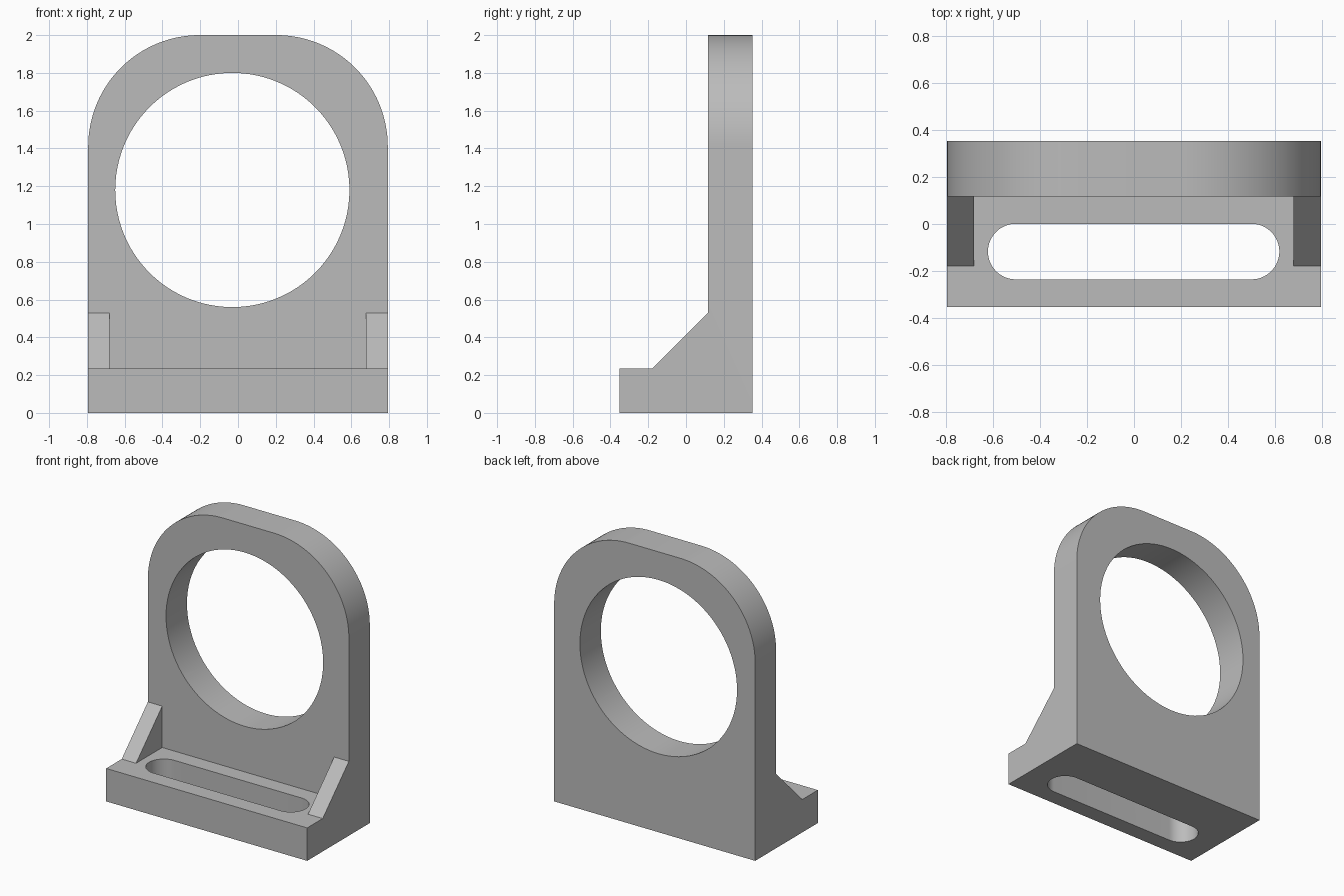
import bpy, bmesh
from math import sin, cos, pi, radians
from mathutils import Vector

if "Cube" in bpy.data.objects:
    bpy.data.objects.remove(bpy.data.objects["Cube"])

W, D, H = 0.793, 0.353, 2.0      # half width, half depth, height
PLATE_Y, BASE_Z = 0.117, 0.235   # front of upright, top of foot

grey = bpy.data.materials.new("plain grey")
grey.use_nodes = True
colour = (0.5, 0.5, 0.5, 1)
grey.diffuse_color = colour
grey.node_tree.nodes["Principled BSDF"].inputs["Base Color"].default_value = colour


def arc(cx, cy, r, start, end, steps=32):
    angles = [radians(start + (end - start) * i / steps) for i in range(steps + 1)]
    return [(cx + r * cos(a), cy + r * sin(a)) for a in angles]


def prism(name, outline, axis, lo, hi):
    """Extrude a closed 2D outline along one axis (the other two in x, y, z order)."""
    def place(p, t):
        c = list(p)
        c.insert(axis, t)
        return Vector(c)
    bm = bmesh.new()
    face = bm.faces.new([bm.verts.new(place(p, lo)) for p in outline])
    ext = bmesh.ops.extrude_face_region(bm, geom=[face])
    moved = [v for v in ext["geom"] if isinstance(v, bmesh.types.BMVert)]
    bmesh.ops.translate(bm, verts=moved, vec=place((0, 0), hi - lo))
    bmesh.ops.recalc_face_normals(bm, faces=bm.faces)
    mesh = bpy.data.meshes.new(name)
    bm.to_mesh(mesh)
    bm.free()
    mesh.materials.append(grey)
    obj = bpy.data.objects.new(name, mesh)
    bpy.context.collection.objects.link(obj)
    return obj


def rect(x0, x1, y0, y1):
    return [(x0, y0), (x1, y0), (x1, y1), (x0, y1)]


# Side profile: foot, sloping gusset and upright
side = [(-D, 0), (D, 0), (D, H + 0.1), (PLATE_Y, H + 0.1),
        (PLATE_Y, 0.53), (-0.178, BASE_Z), (-D, BASE_Z)]
bracket = prism("bracket", side, 0, -1, 1)

# Front outline with rounded shoulders
R = 0.59
front = ([(-W, -0.1), (W, -0.1)] + arc(W - R, H - R, R, 0, 90)
         + arc(R - W, H - R, R, 90, 180))

# Slot outline in the foot
r = 0.118
slot = arc(0.499, -0.117, r, -90, 90) + arc(-0.502, -0.117, r, 90, 270)

cutters = [
    ("INTERSECT", prism("front_outline", front, 1, -1, 1)),
    ("DIFFERENCE", prism("gusset_gap", rect(-0.68, 0.677, -0.6, PLATE_Y), 2, BASE_Z, 0.8)),
    ("DIFFERENCE", prism("round_hole", arc(-0.03, 1.18, 0.62, 0, 360, 96)[:-1], 1, -1, 1)),
    ("DIFFERENCE", prism("foot_slot", slot, 2, -0.2, 0.6)),
]
for operation, cutter in cutters:
    cutter.hide_render = True
    mod = bracket.modifiers.new(cutter.name, "BOOLEAN")
    mod.operation = operation
    mod.solver = "EXACT"
    mod.object = cutter

# Bake the cuts and drop the cutters
bpy.context.view_layer.update()
shape = bracket.evaluated_get(bpy.context.evaluated_depsgraph_get())
mesh = bpy.data.meshes.new_from_object(shape)
bracket.modifiers.clear()
bracket.data = mesh
mesh.materials.clear()
mesh.materials.append(grey)
for face in mesh.polygons:
    face.material_index = 0
for _, cutter in cutters:
    bpy.data.objects.remove(cutter)

bpy.ops.object.select_all(action="DESELECT")
bracket.select_set(True)
bpy.context.view_layer.objects.active = bracket
bpy.ops.object.shade_smooth_by_angle(angle=radians(30))
